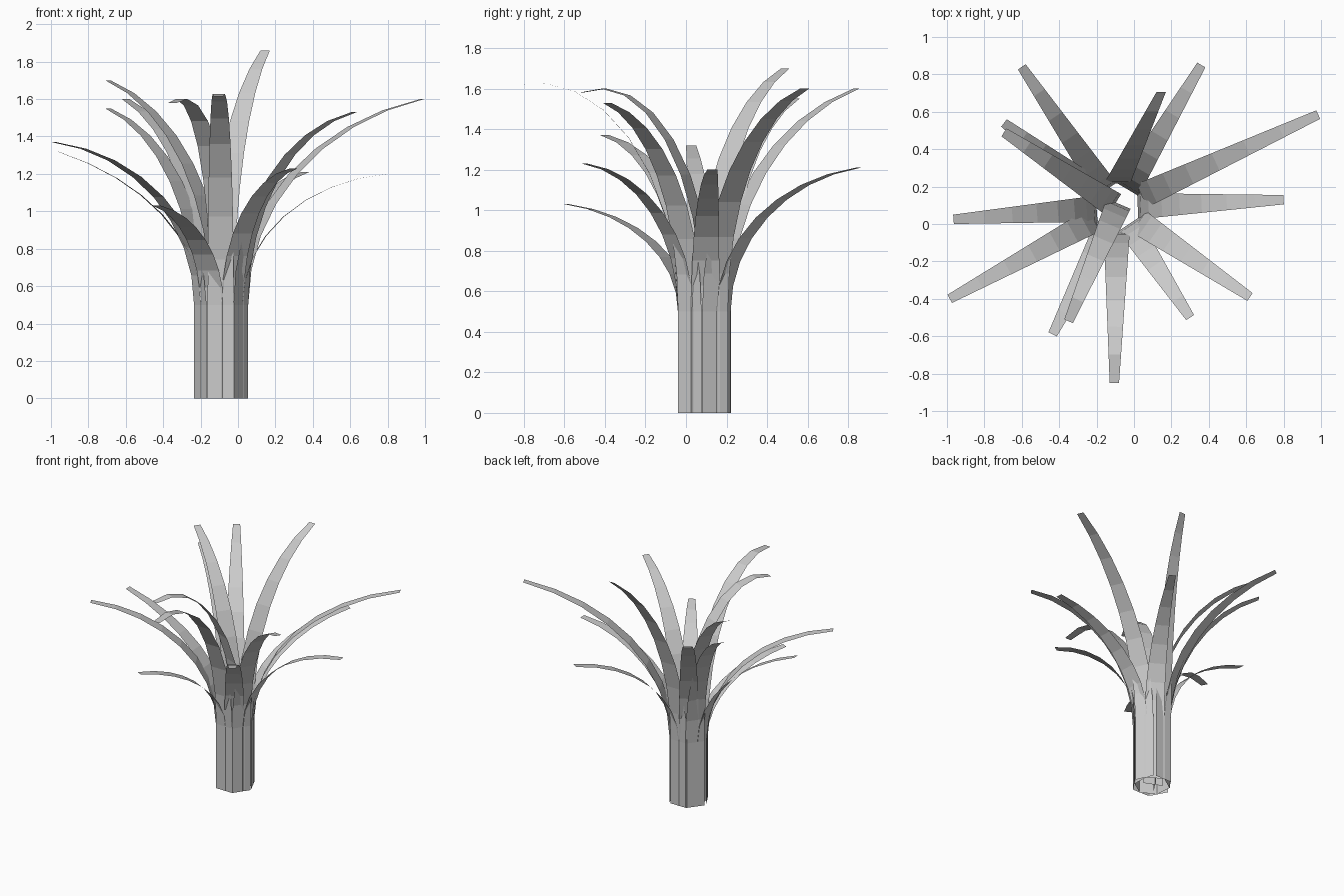
import bpy
from math import sin, cos, radians
from mathutils import Vector

if "Cube" in bpy.data.objects:
    bpy.data.objects.remove(bpy.data.objects["Cube"])

CENTRE = Vector((-0.09, 0.09, 0))
BEND_Z = 0.5          # height where the leaves start to arch
WIDTH, TIP_WIDTH = 0.14, 0.05

# tip x, tip y, tip z, arch angle, distance of the upright base from the axis
OUTER, MIDDLE, INNER = 0.127, 0.11, 0.02
LEAVES = [
    # outer ring, forms the six-sided trunk
    (0.985, 0.585, 1.60, 76, OUTER),
    (0.62, -0.39, 1.53, 80, OUTER),
    (-0.105, -0.85, 1.615, 99, OUTER),
    (-0.985, -0.40, 1.37, 82, OUTER),
    (-0.695, 0.54, 1.55, 75, OUTER),
    (0.145, 0.705, 1.86, 66, OUTER, 90),
    # middle ring, turned by half a step
    (-0.60, 0.84, 1.60, 73, MIDDLE),
    (0.36, 0.85, 1.21, 80, MIDDLE),
    (0.80, 0.13, 1.20, 84, MIDDLE),
    (0.30, -0.50, 1.23, 83, MIDDLE),
    (-0.435, -0.59, 1.03, 80, MIDDLE),
    (-0.965, 0.025, 1.32, 64, MIDDLE),
    # heart leaves
    (-0.35, -0.52, 1.58, 101, -INNER),
    (-0.695, 0.49, 1.70, 75, INNER),
]


def leaf(name, tx, ty, tz, angle, base, facing=None, segments=8):
    """Flat strip: upright at the bottom, then arching out to a narrow tip."""
    tip = Vector((tx, ty, 0))
    out = (tip - CENTRE).normalized()
    if facing is not None:
        out = Vector((cos(radians(facing)), sin(radians(facing)), 0))
    side = Vector((-out.y, out.x, 0))
    foot = CENTRE + out * base
    end = radians(angle)
    rows = [(0.0, 0.0), (0.0, BEND_Z / 2)]
    for i in range(segments + 1):
        t = end * i / segments
        rows.append(((1 - cos(t)) / (1 - cos(end)),
                     BEND_Z + (tz - BEND_Z) * sin(t) / sin(end)))
    verts = []
    for u, z in rows:
        mid = foot.lerp(tip, u) + Vector((0, 0, z))
        half = side * (WIDTH + (TIP_WIDTH - WIDTH) * u) / 2
        verts += [mid - half, mid + half]
    faces = [(2 * i, 2 * i + 1, 2 * i + 3, 2 * i + 2) for i in range(len(rows) - 1)]
    mesh = bpy.data.meshes.new(name)
    mesh.from_pydata(verts, [], faces)
    obj = bpy.data.objects.new(name, mesh)
    bpy.context.collection.objects.link(obj)
    return obj


# Rings of leaves whose upright bases form the trunk
for n, spec in enumerate(LEAVES, 1):
    leaf(f"leaf_{n:02d}", *spec)
